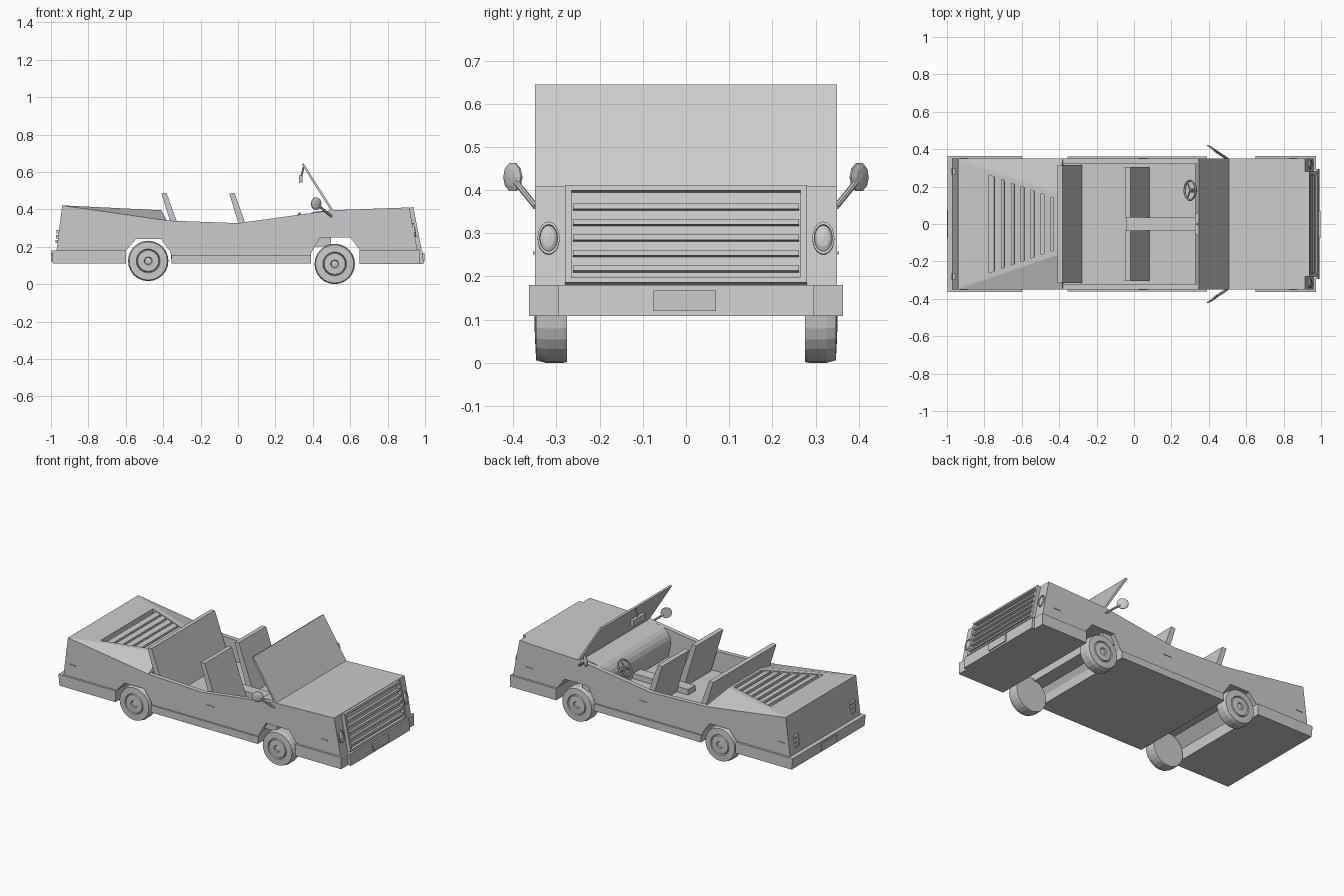
import bpy, bmesh, math
from mathutils import Vector, Matrix

old = bpy.data.objects.get("Cube")
if old:
    bpy.data.objects.remove(old)

GREY = (0.6, 0.6, 0.6, 1)
grey = bpy.data.materials.new("body grey")
grey.use_nodes = True
grey.diffuse_color = GREY
grey.node_tree.nodes["Principled BSDF"].inputs["Base Color"].default_value = GREY


def finish(name, bm, mat=None):
    if mat:
        bm.transform(mat)
    bmesh.ops.recalc_face_normals(bm, faces=bm.faces)
    me = bpy.data.meshes.new(name)
    bm.to_mesh(me)
    bm.free()
    me.materials.append(grey)
    ob = bpy.data.objects.new(name, me)
    bpy.context.collection.objects.link(ob)
    return ob


def prism(name, pts, lo, hi, axis="y", mat=None):
    """Extrude an outline: (x, z) along y, or (x, y) along z."""
    bm = bmesh.new()
    def put(a, b, d):
        return bm.verts.new((a, d, b) if axis == "y" else (a, b, d))
    rings = [[put(a, b, d) for a, b in pts] for d in (lo, hi)]
    for r in rings:
        bm.faces.new(r)
    n = len(pts)
    for i in range(n):
        j = (i + 1) % n
        bm.faces.new((rings[0][i], rings[0][j], rings[1][j], rings[1][i]))
    return finish(name, bm, mat)


def box(name, x0, x1, y0, y1, z0, z1, mat=None):
    return prism(name, [(x0, z0), (x1, z0), (x1, z1), (x0, z1)], y0, y1, mat=mat)


def rod(name, a, b, r, sides=8):
    a, b = Vector(a), Vector(b)
    bm = bmesh.new()
    bmesh.ops.create_cone(bm, cap_ends=True, segments=sides, radius1=r, radius2=r, depth=(b - a).length)
    turn = (b - a).to_track_quat("Z", "Y").to_matrix().to_4x4()
    return finish(name, bm, Matrix.Translation((a + b) / 2) @ turn)


def lathe(name, pts, mat, sides=24):
    """Spin (radius, height) points around z, then place."""
    bm = bmesh.new()
    vs = [bm.verts.new((r, 0, h)) for r, h in pts]
    es = [bm.edges.new(p) for p in zip(vs, vs[1:])]
    bmesh.ops.spin(bm, geom=vs + es, cent=(0, 0, 0), axis=(0, 0, 1), angle=math.tau, steps=sides)
    bmesh.ops.remove_doubles(bm, verts=bm.verts, dist=0.0002)
    return finish(name, bm, mat)


def cut(ob, cutter):
    m = ob.modifiers.new("cut", "BOOLEAN")
    m.operation, m.solver, m.object = "DIFFERENCE", "EXACT", cutter
    cutter.hide_render = True
    cutter.hide_set(True)


# Body shell with full-width wheel channels and an open cabin
W = 0.35
body = prism("body", [
    (-0.975, 0.112), (-0.60, 0.112), (-0.60, 0.18), (-0.545, 0.24), (-0.41, 0.24),
    (-0.36, 0.17), (-0.355, 0.112), (0.39, 0.112), (0.39, 0.165), (0.44, 0.25),
    (0.60, 0.25), (0.65, 0.185), (0.65, 0.112), (0.97, 0.112), (0.96, 0.18),
    (0.915, 0.41), (0.50, 0.395), (0.0, 0.326), (-0.38, 0.34), (-0.94, 0.42),
    (-0.97, 0.18)], -W, W)
cut(body, box("cabin_cutter", -0.375, 0.495, -0.322, 0.322, 0.2, 0.6))

# Rear deck with a tapered louvre well
bm = bmesh.new()
for s in (-1, 1):
    for x, y, z in [(-0.94, W, 0.42), (-0.92, 0.33, 0.42), (-0.41, 0.165, 0.395),
                    (-0.38, W, 0.34), (-0.38, 0.165, 0.34), (-0.94, W, 0.415)]:
        bm.verts.new((x, y * s, z))
bmesh.ops.convex_hull(bm, input=bm.verts)
deck = finish("rear_deck", bm)
well = [(-0.775, -0.262), (-0.43, -0.14), (-0.43, 0.14), (-0.775, 0.262)]
well_cutter = prism("well_cutter", well, 0.375, 0.6, "z")
cut(deck, well_cutter)
cut(body, well_cutter)
for i in range(6):
    x = -0.745 + i * 0.053
    w = 0.25 - (x + 0.745) * 0.35
    tilt = Matrix.Translation((x, 0, 0.407 - (x + 0.745) * 0.045)) @ Matrix.Rotation(0.12, 4, "Y")
    box("deck_louvre", 0, 0.036, -w, w, -0.03, 0, tilt)

# Sills and bumpers
prism("rear_bumper", [(-0.99, 0.11), (-0.60, 0.11), (-0.60, 0.18), (-0.997, 0.18)], -0.363, 0.363)
box("front_bumper", 0.65, 0.972, -0.363, 0.363, 0.108, 0.18)
prism("front_bumper_middle", [(0.96, 0.108), (0.993, 0.108), (0.985, 0.18), (0.96, 0.18)], -0.295, 0.295)
box("side_sill", -0.355, 0.39, -0.36, 0.36, 0.11, 0.155)
box("front_plate", 0.985, 0.998, -0.075, 0.07, 0.12, 0.167)
box("rear_plate", -1.0, -0.985, -0.075, 0.075, 0.12, 0.167)

# Grille leaning back with the nose
lean = Matrix.Translation((0.96, 0, 0.182)) @ Matrix.Rotation(-0.193, 4, "Y")
for s in (-1, 1):
    box("grille_side", -0.01, 0.022, min(s * 0.265, s * 0.28), max(s * 0.265, s * 0.28), 0, 0.23, lean)
box("grille_top", -0.01, 0.022, -0.265, 0.265, 0.217, 0.23, lean)
box("grille_bottom", -0.01, 0.022, -0.265, 0.265, 0, 0.012, lean)
for i in range(5):
    z = 0.034 + i * 0.0365
    box("grille_bar", -0.005, 0.02, -0.262, 0.262, z - 0.006, z + 0.006, lean)

# Windscreen and inside mirror
prism("windscreen", [(0.497, 0.392), (0.509, 0.396), (0.351, 0.645), (0.341, 0.64)], -W, W)
box("inside_mirror", 0.325, 0.345, -0.06, 0.06, 0.543, 0.58)
rod("inside_mirror_stem", (0.338, 0, 0.575), (0.352, 0, 0.63), 0.005)

# Dashboard with a rounded top, and steering wheel
arc = [(0.43 - 0.1 * math.cos(a), 0.29 + 0.1 * math.sin(a)) for a in [i * math.pi / 12 for i in range(7)]]
dash = prism("dashboard", [(0.35, 0.2)] + arc + [(0.497, 0.392), (0.497, 0.2)], -0.322, 0.322)
hub, axis = Vector((0.3, 0.18, 0.335)), Vector((-0.8, 0, 0.55)).normalized()
place = Matrix.Translation(hub) @ axis.to_track_quat("Z", "Y").to_matrix().to_4x4()
ring = [(0.052 + 0.006 * math.cos(a), 0.006 * math.sin(a)) for a in [i * math.tau / 6 for i in range(7)]]
lathe("steering_wheel", ring, place, 20)
rod("steering_column", hub, hub - axis * 0.09, 0.011)
for k in range(3):
    a = math.pi / 2 + k * math.tau / 3
    rod("steering_spoke", hub, place @ Vector((0.052 * math.cos(a), 0.052 * math.sin(a), 0)), 0.005, 6)

# Seats and centre console
prism("rear_seat", [(-0.41, 0.485), (-0.382, 0.487), (-0.278, 0.2), (-0.32, 0.2)], -0.315, 0.315)
for s in (-1, 1):
    a, b = sorted((s * 0.035, s * 0.305))
    prism("front_seat", [(-0.047, 0.485), (-0.018, 0.487), (0.083, 0.2), (0.04, 0.2)], a, b)
box("centre_console", -0.04, 0.35, -0.035, 0.035, 0.19, 0.235)

for s in (-1, 1):
    # Wheels: tyre, rim step and hub cap in one turned profile
    for x, z in ((-0.48, 0.124), (0.517, 0.108)):
        out = Matrix.Translation((x, s * 0.275, z)) @ Matrix.Rotation(-s * math.pi / 2, 4, "X")
        lathe("wheel", [(0, 0), (0.106, 0), (0.108, 0.01), (0.108, 0.05), (0.102, 0.072), (0.064, 0.074),
                        (0.06, 0.066), (0.056, 0.074), (0.022, 0.076), (0.018, 0.07), (0, 0.072)], out)

    # Oval headlamps: rim and domed glass
    face = (Matrix.Translation((0.939, s * 0.318, 0.288)) @ Matrix.Rotation(-0.193, 4, "Y")
            @ Matrix.Rotation(math.pi / 2, 4, "Y") @ Matrix.Diagonal((1.5, 1, 1, 1)))
    lathe("headlamp", [(0.0255, -0.01), (0.0255, 0.008), (0.021, 0.008), (0.02, 0.003),
                       (0.014, 0.008), (0, 0.011)], face, 20)

    # Door mirrors
    disc = Matrix.Translation((0.419, s * 0.402, 0.43)) @ Vector((0.6, s * 0.8, 0)).to_track_quat("Z", "Y").to_matrix().to_4x4()
    lathe("door_mirror", [(0, -0.004), (0.034, -0.004), (0.034, 0.001), (0.02, 0.006), (0, 0.008)], disc, 10)
    rod("door_mirror_stem", (0.5, s * 0.348, 0.362), (0.43, s * 0.395, 0.42), 0.007)

    # Tail lamps, door handles and side markers
    for z in (0.228, 0.253, 0.28):
        x = -0.97 + (z - 0.18) * 0.125
        a, b = sorted((s * 0.262, s * 0.3))
        box("tail_lamp", x - 0.012, x + 0.005, a, b, z - 0.009, z + 0.009)
    for name, x, w in (("door_handle", 0.05, 0.028), ("front_marker", 0.85, 0.022), ("rear_marker", -0.91, 0.022)):
        a, b = sorted((s * 0.345, s * 0.354))
        box(name, x - w, x + w, a, b, 0.251, 0.258)
